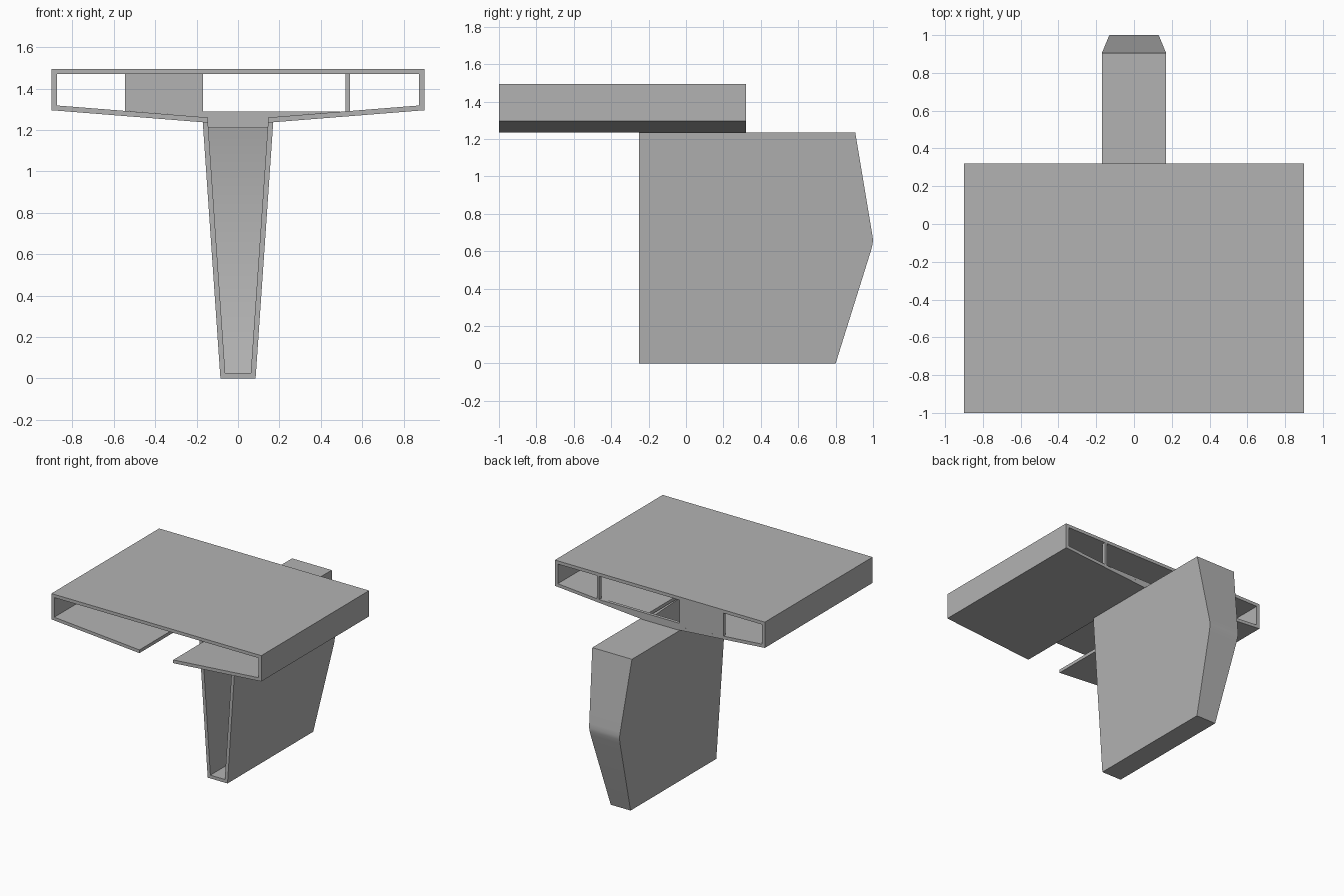
import bpy, bmesh, math

cube = bpy.data.objects.get("Cube")
if cube:
    bpy.data.objects.remove(cube, do_unlink=True)

grey = bpy.data.materials.new("plain_grey")
grey.use_nodes = True
colour = (0.45, 0.45, 0.45, 1)
grey.diffuse_color = colour
grey.node_tree.nodes["Principled BSDF"].inputs["Base Color"].default_value = colour

WALL = 0.025
BACK = 0.32            # rear plane of the tray
RIM = 1.235            # height where stem meets tray


def finish(bm, name):
    bmesh.ops.recalc_face_normals(bm, faces=bm.faces)
    mesh = bpy.data.meshes.new(name)
    bm.to_mesh(mesh)
    bm.free()
    mesh.materials.append(grey)
    obj = bpy.data.objects.new(name, mesh)
    bpy.context.collection.objects.link(obj)
    return obj


def extrude_y(name, outline, y0, y1):
    """Extrude an (x, z) outline from y0 to y1."""
    bm = bmesh.new()
    face = bm.faces.new([bm.verts.new((x, y0, z)) for x, z in outline])
    new = bmesh.ops.extrude_face_region(bm, geom=[face], use_keep_orig=True)
    moved = [v for v in new["geom"] if isinstance(v, bmesh.types.BMVert)]
    bmesh.ops.translate(bm, verts=moved, vec=(0, y1 - y0, 0))
    return finish(bm, name)


# Tray: open tube with sloping floors and a central slot
half = [(0.145, RIM), (0.9, 1.295), (0.9, 1.495)]
inner_half = [(0.875, 1.47), (0.875, 1.318), (0.145, 1.26)]


def mirrored(points):
    return [(-x, z) for x, z in reversed(points)]


extrude_y("tray", half + mirrored(half) + mirrored(inner_half) + inner_half, -1, BACK)

# Rear panel with a sill, and a slim divider
panel = [(-0.145, RIM), (0.145, RIM), (0.145, 1.26), (0.52, 1.29), (-0.17, 1.29),
         (-0.17, 1.47), (-0.545, 1.47), (-0.545, 1.292), (-0.145, 1.26)]
extrude_y("rear_panel", panel, BACK - WALL, BACK)
divider = [(0.52, 1.289), (0.54, 1.291), (0.54, 1.47), (0.52, 1.47)]
extrude_y("rear_divider", divider, BACK - WALL, BACK)

# Stem: tapered hollow shell, open at the front and under the tray
lip = BACK - WALL
outer = [(-0.25, RIM), (-0.25, 0), (0.8, 0), (0.988, 0.6), (0.997, 0.635),
         (1, 0.66), (0.995, 0.695), (0.905, RIM), (lip, RIM)]
inner = [(-0.25, RIM), (-0.25, WALL), (0.782, WALL), (0.973, 0.655),
         (0.884, RIM - WALL), (lip, RIM - WALL)]

bm = bmesh.new()


def shell(profile, inset):
    """Two side faces joined by a strip along the profile."""
    sides = []
    for s in (-1, 1):
        ring = [bm.verts.new((s * (0.085 + 0.085 * z / RIM - inset), y, z))
                for y, z in profile]
        bm.faces.new(ring)
        sides.append(ring)
    a, b = sides
    for i in range(1, len(a) - 1):
        bm.faces.new((a[i], a[i + 1], b[i + 1], b[i]))
    return sides


out_sides = shell(outer, 0)
in_sides = shell(inner, WALL)
for o, n in zip(out_sides, in_sides):
    bm.faces.new((o[0], o[1], n[1], n[0]))       # front edge
    bm.faces.new((o[0], o[-1], n[-1], n[0]))     # top edge
for k in (1, -1):                                # bottom edge and lip
    bm.faces.new((out_sides[0][k], out_sides[1][k], in_sides[1][k], in_sides[0][k]))
stem = finish(bm, "stem")

bpy.ops.object.select_all(action="DESELECT")
stem.select_set(True)
bpy.context.view_layer.objects.active = stem
bpy.ops.object.shade_smooth_by_angle(angle=math.radians(30))
